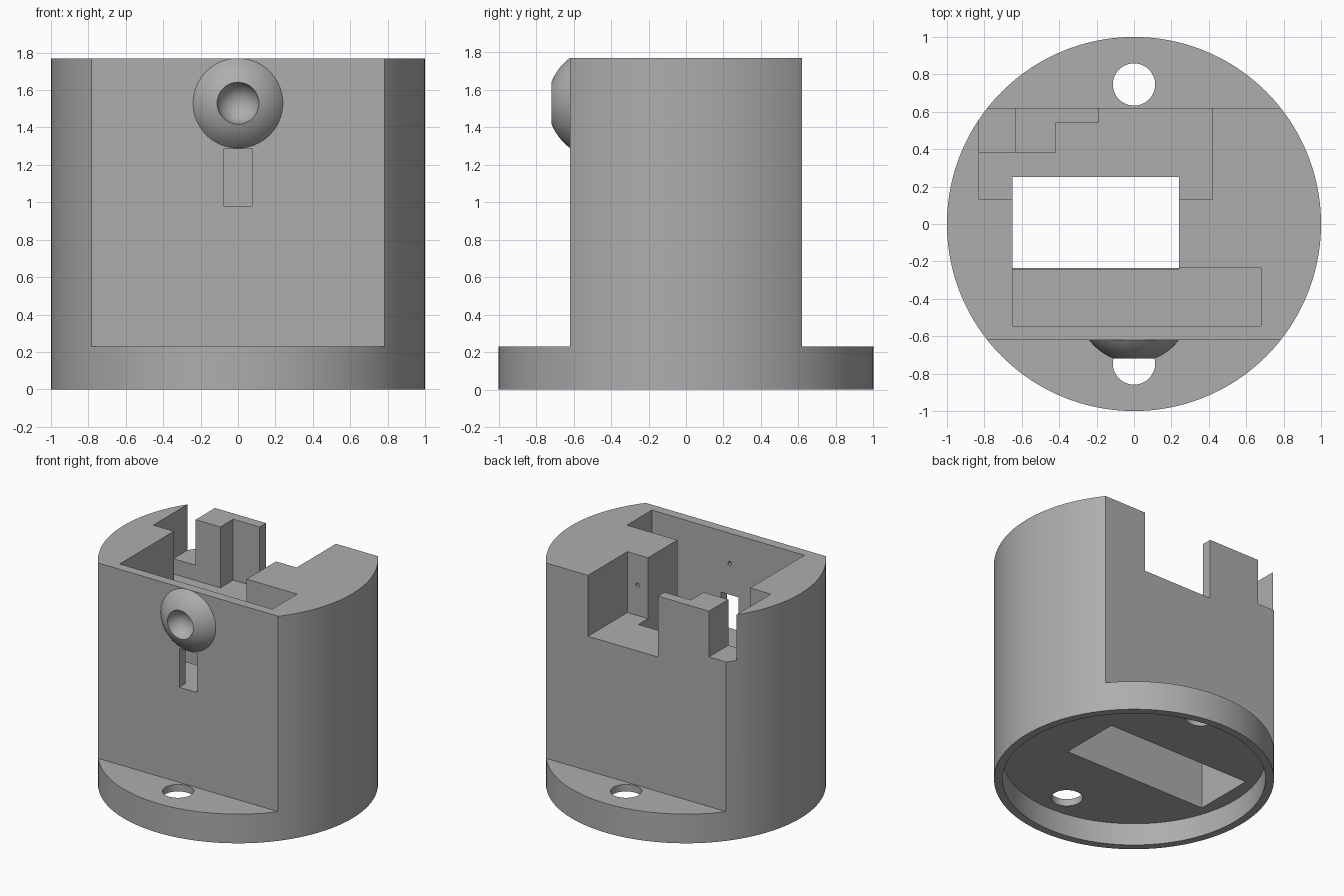
import bpy, bmesh, math
from mathutils import Matrix, Vector

cube = bpy.data.objects.get("Cube")
if cube:
    bpy.data.objects.remove(cube, do_unlink=True)

grey = bpy.data.materials.new("plain_grey")
grey.use_nodes = True
colour = (0.42, 0.42, 0.42, 1)
grey.diffuse_color = colour
grey.node_tree.nodes["Principled BSDF"].inputs["Base Color"].default_value = colour

TOP, FLANGE, FLAT = 1.77, 0.23, 0.62
OVER = 2.0


def add_object(name, bm):
    bmesh.ops.recalc_face_normals(bm, faces=bm.faces)
    mesh = bpy.data.meshes.new(name)
    bm.to_mesh(mesh)
    bm.free()
    mesh.materials.append(grey)
    obj = bpy.data.objects.new(name, mesh)
    bpy.context.collection.objects.link(obj)
    return obj


def box(name, x0, x1, y0, y1, z0, z1):
    size = Vector((x1 - x0, y1 - y0, z1 - z0))
    centre = Vector((x0 + x1, y0 + y1, z0 + z1)) / 2
    bm = bmesh.new()
    bmesh.ops.create_cube(bm, size=1, matrix=Matrix.Translation(centre) @ Matrix.Diagonal((*size, 1)))
    return add_object(name, bm)


def cylinder(name, r, centre, depth, segments, along_y=False):
    turn = Matrix.Rotation(math.pi / 2, 4, 'X') if along_y else Matrix()
    bm = bmesh.new()
    bmesh.ops.create_cone(bm, cap_ends=True, segments=segments, radius1=r, radius2=r,
                          depth=depth, matrix=Matrix.Translation(centre) @ turn)
    return add_object(name, bm)


def activate(obj):
    bpy.ops.object.select_all(action='DESELECT')
    obj.select_set(True)
    bpy.context.view_layer.objects.active = obj


def cut(target, cutter):
    activate(target)
    mod = target.modifiers.new("cut", 'BOOLEAN')
    mod.operation, mod.solver, mod.object = 'DIFFERENCE', 'EXACT', cutter
    bpy.ops.object.modifier_apply(modifier=mod.name)
    bpy.data.objects.remove(cutter, do_unlink=True)


# Round housing with a flange at the foot
housing = cylinder("housing", 1, (0, 0, TOP / 2), TOP, 160)

# Hollow underside
cut(housing, cylinder("underside_recess", 0.94, (0, 0, 0), 0.35, 128))

# Flat front and back above the flange, each with a mounting hole
for side in (-1, 1):
    y0, y1 = sorted((side * FLAT, side * OVER))
    cut(housing, box("flat_cut", -OVER, OVER, y0, y1, FLANGE, OVER))
    cut(housing, cylinder("mounting_hole", 0.113, (0, side * 0.746, 0.2), 0.3, 48))

# Pockets: x range, y range, floor, ceiling; the L-shaped back post is left standing
pockets = {
    "lower_pocket": (-0.83, 0.42, -0.235, 0.25, 0.1, 0.9),
    "centre_shaft": (-0.65, 0.24, -0.24, 0.25, 0.8, OVER),
    "front_pocket": (-0.65, 0.68, -0.545, -0.235, 0.98, OVER),
    "back_pocket": (-0.83, 0.42, 0.13, 0.38, 1.29, OVER),
    "back_notch_inner": (-0.42, 0.42, 0.37, 0.54, 1.29, OVER),
    "back_notch_outer": (-0.19, 0.42, 0.53, 0.8, 1.29, OVER),
    "side_notch": (-0.83, -0.635, 0.38, 0.8, 1.41, OVER),
    "front_slot": (-0.078, 0.078, -0.7, -0.5, 0.98, 1.285),
}
for name, limits in pockets.items():
    cut(housing, box(name, *limits))

# Small pilot holes inside
for x, y in ((0.33, 0.13), (-0.74, 0.13), (0, -0.545)):
    cut(housing, cylinder("pilot_hole", 0.016, (x, y, 1.53), 0.1, 12, True))

activate(housing)
bpy.ops.object.shade_smooth_by_angle(angle=math.radians(30))

# Domed boss on the front with a hollow spherical cup, turned round the y axis
base_r, lip_r, rise, cup_depth = 0.24, 0.112, 0.098, 0.092
offset = (base_r ** 2 - lip_r ** 2 - rise ** 2) / (2 * rise)
dome_r = math.hypot(base_r, offset)
cup_r = (lip_r ** 2 + cup_depth ** 2) / (2 * cup_depth)
STEPS = 10
profile = [(base_r, 0.01)]
for i in range(STEPS + 1):
    r = base_r + (lip_r - base_r) * i / STEPS
    profile.append((r, offset - math.sqrt(dome_r ** 2 - r * r)))
sweep = math.asin(lip_r / cup_r)
for i in range(1, STEPS + 1):
    a = sweep * (1 - i / STEPS)
    profile.append((cup_r * math.sin(a), cup_depth - rise - cup_r + cup_r * math.cos(a)))
bm = bmesh.new()
verts = [bm.verts.new((r, y, 0)) for r, y in profile]
edges = [bm.edges.new(pair) for pair in zip(verts, verts[1:])]
bmesh.ops.spin(bm, geom=verts + edges, cent=(0, 0, 0), axis=(0, 1, 0),
               angle=math.tau, steps=64)
bmesh.ops.remove_doubles(bm, verts=bm.verts, dist=0.0005)
rim = [e for e in bm.edges if e.is_boundary]
bmesh.ops.contextual_create(bm, geom=rim)
bmesh.ops.translate(bm, verts=bm.verts, vec=(0, -FLAT, 1.53))
boss = add_object("front_boss", bm)
activate(boss)
bpy.ops.object.shade_smooth_by_angle(angle=math.radians(30))
